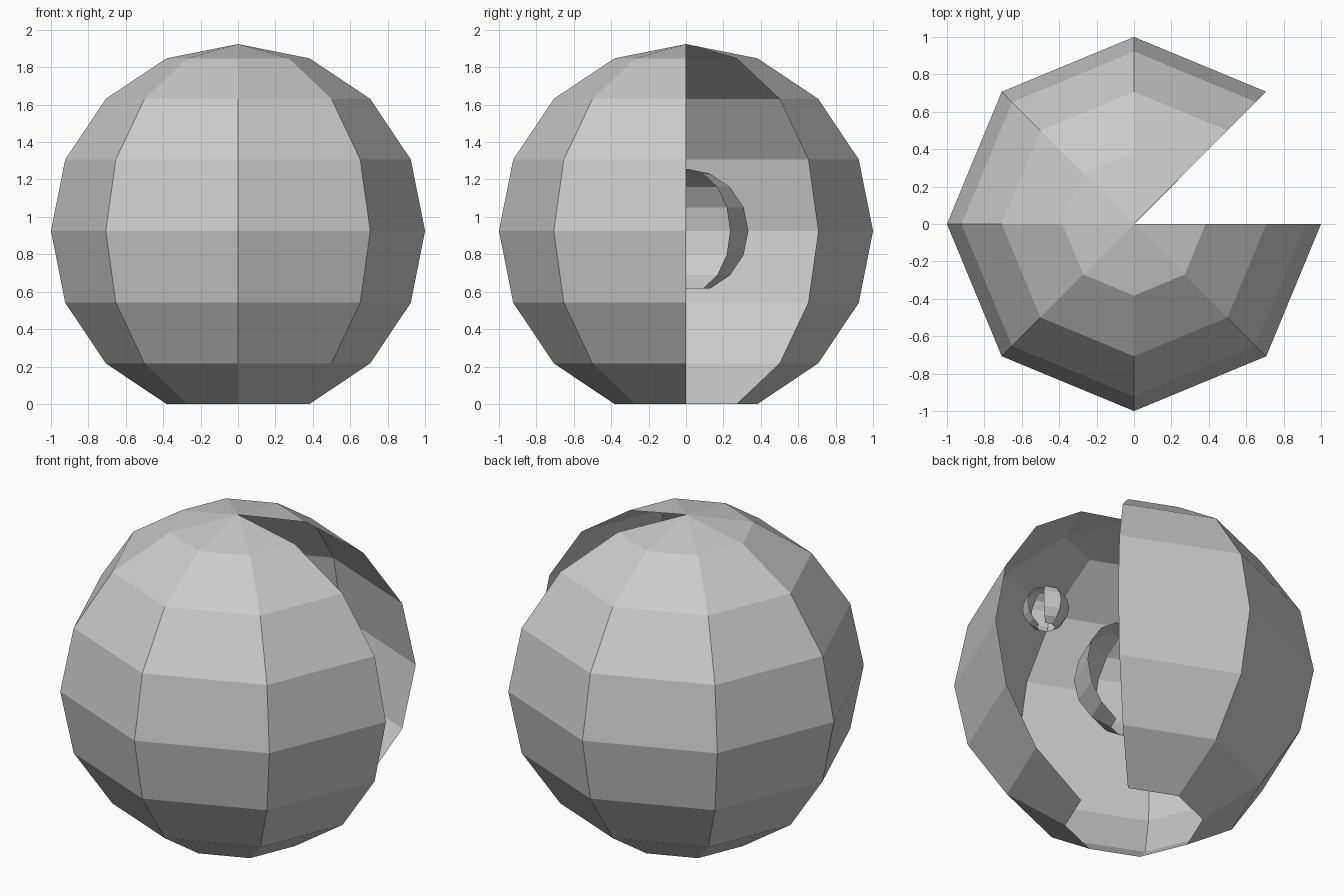
import bpy, bmesh
from math import sin, cos, radians
from mathutils import Matrix

if "Cube" in bpy.data.objects:
    bpy.data.objects.remove(bpy.data.objects["Cube"])

CENTRE_Z = cos(radians(22.5))   # bottom cap ring rests on z = 0


def open_globe(name, radius, location):
    """Eight-sided hollow globe with one slice and the bottom cap missing."""
    bm = bmesh.new()
    # half-profile from the pole down to the last ring
    angles = [radians(22.5 * i) for i in range(8)]
    verts = [bm.verts.new((radius * sin(a), 0, radius * cos(a))) for a in angles]
    edges = [bm.edges.new(pair) for pair in zip(verts, verts[1:])]
    # start at 45 degrees and sweep seven of the eight slices
    bmesh.ops.rotate(bm, verts=verts, cent=(0, 0, 0),
                     matrix=Matrix.Rotation(radians(45), 3, 'Z'))
    bmesh.ops.spin(bm, geom=verts + edges, cent=(0, 0, 0), axis=(0, 0, 1),
                   angle=radians(315), steps=7)
    bmesh.ops.remove_doubles(bm, verts=bm.verts, dist=0.0005)
    bmesh.ops.recalc_face_normals(bm, faces=bm.faces)
    # make sure the shell faces outwards
    face = max(bm.faces, key=lambda f: f.calc_center_median().z)
    if face.normal.z < 0:
        bmesh.ops.reverse_faces(bm, faces=bm.faces)
    mesh = bpy.data.meshes.new(name)
    bm.to_mesh(mesh)
    bm.free()
    obj = bpy.data.objects.new(name, mesh)
    obj.location = location
    bpy.context.collection.objects.link(obj)
    return obj


# Outer shell, concentric core and the small globe inside the front right
open_globe("outer_shell", 1.0, (0, 0, CENTRE_Z))
open_globe("inner_core", 1 / 3, (0, 0, CENTRE_Z))
open_globe("small_globe", 0.13, (0.36, -0.33, 1.38))
